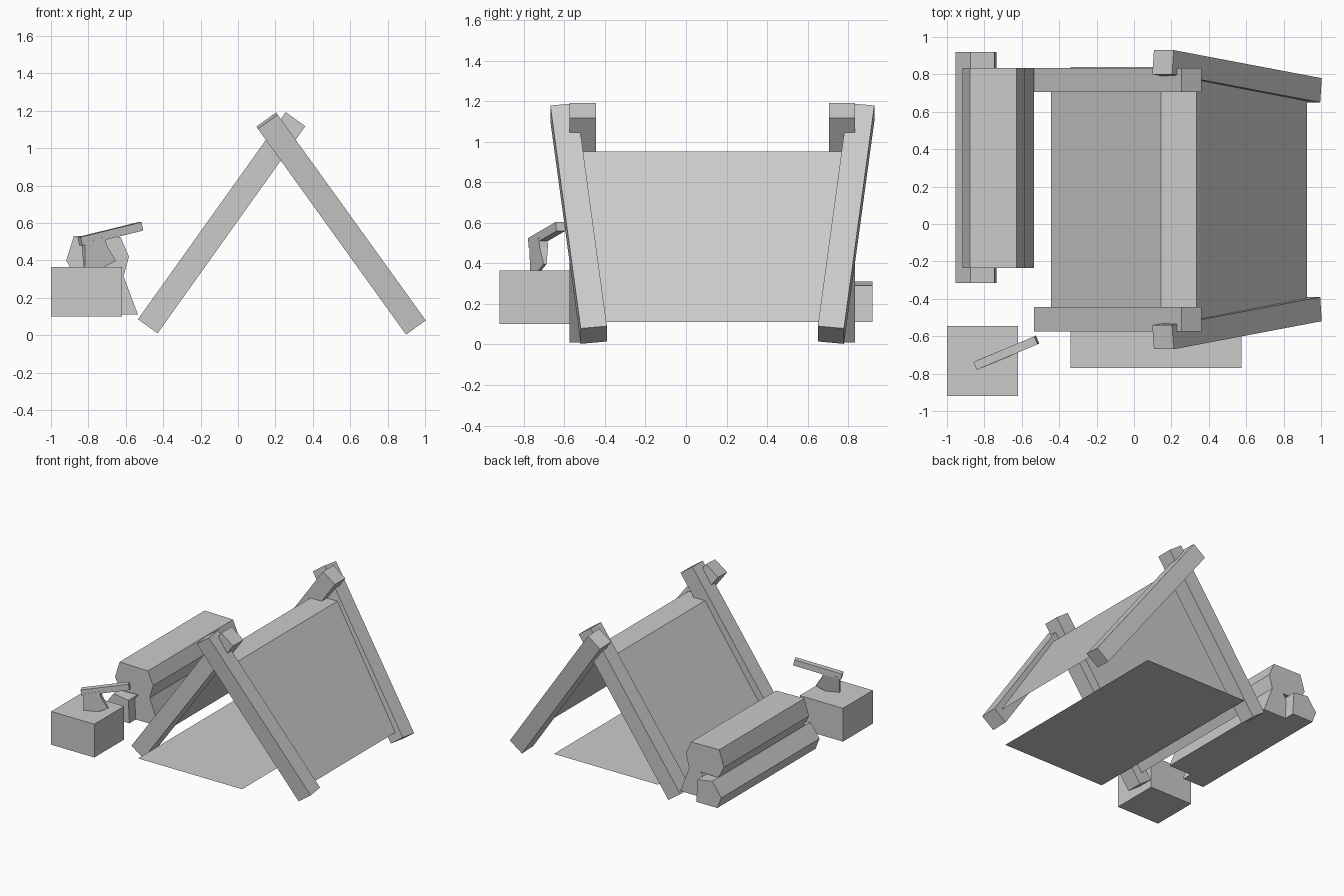
import bpy
from mathutils import Vector

if "Cube" in bpy.data.objects:
    bpy.data.objects.remove(bpy.data.objects["Cube"])


def make(name, verts, faces):
    me = bpy.data.meshes.new(name)
    me.from_pydata([tuple(v) for v in verts], [], faces)
    me.update()
    ob = bpy.data.objects.new(name, me)
    bpy.context.collection.objects.link(ob)
    return ob


def prism(name, a, b):
    """Closed solid between two matching polygon loops."""
    n = len(a)
    sides = [(i, (i + 1) % n, n + (i + 1) % n, n + i) for i in range(n)]
    ob = make(name, list(a) + list(b),
              sides + [tuple(reversed(range(n))), tuple(range(n, 2 * n))])
    import bmesh
    bm = bmesh.new()
    bm.from_mesh(ob.data)
    bmesh.ops.recalc_face_normals(bm, faces=bm.faces)
    bm.to_mesh(ob.data)
    bm.free()
    return ob


def beam(name, p0, p1, side, w, h):
    """Square bar from p0 to p1; side is the rough direction of its width."""
    p0, p1, side = Vector(p0), Vector(p1), Vector(side)
    d = (p1 - p0).normalized()
    s = (side - side.dot(d) * d).normalized()
    u = d.cross(s)
    loop = [s * w * i / 2 + u * h * j / 2
            for i, j in ((-1, -1), (1, -1), (1, 1), (-1, 1))]
    return prism(name, [p0 + q for q in loop], [p1 + q for q in loop])


def along_y(name, profile, y0, y1):
    return prism(name, [(x, y0, z) for x, z in profile],
                 [(x, y1, z) for x, z in profile])


# Tent poles, mirrored about the middle of the tent
MID = 0.13
for label, s in (("front", -1), ("back", 1)):
    y = MID + s * 0.64
    beam(label + "_left_pole", (-0.4825, y, 0.0475), (0.3075, y, 1.155),
         (0, 1, 0), 0.13, 0.129)
    beam(label + "_right_pole", (0.947, MID + s * 0.585, 0.047),
         (0.155, MID + s * 0.735, 1.147), (0, 1, 0), 0.13, 0.13)

# Canvas sheet folded over the ridge
fold = [(-0.445, 0.11), (0.145, 0.953), (0.335, 0.953), (0.925, 0.11)]
make("canvas", [(x, y, z) for x, z in fold for y in (MID - 0.64, MID + 0.64)],
     [(2 * i, 2 * i + 2, 2 * i + 3, 2 * i + 1) for i in range(3)])

# Ground sheet
make("ground_sheet", [(-0.34, -0.77, 0.11), (0.575, -0.77, 0.11),
                      (0.575, 0.84, 0.11), (-0.34, 0.84, 0.11)], [(0, 1, 2, 3)])

# Stack of logs
along_y("lower_left_log", [(-0.735, 0.11), (-0.745, 0.29), (-0.875, 0.31),
                           (-0.955, 0.2), (-0.92, 0.11)], -0.315, 0.92)
along_y("lower_right_log", [(-0.535, 0.11), (-0.612, 0.315), (-0.7, 0.33),
                            (-0.745, 0.27), (-0.75, 0.11)], -0.235, 0.835)
along_y("upper_log", [(-0.612, 0.315), (-0.583, 0.42), (-0.628, 0.525),
                      (-0.878, 0.53), (-0.918, 0.4), (-0.87, 0.305)],
        -0.235, 0.835)

# Chopping block
along_y("chopping_block", [(-1, 0.1), (-0.62, 0.1), (-0.62, 0.365),
                           (-1, 0.365)], -0.92, -0.545)

# Axe handle
start, end = Vector((-0.845, -0.757, 0.502)), Vector((-0.52, -0.62, 0.582))
side = Vector((-0.38, 0.92, 0))
beam("axe_handle", start, end, side, 0.046, 0.046)

# Axe head, a wedge flaring towards the cutting edge
outline = [((-0.828, -0.75, 0.495), 0.024), ((-0.72, -0.705, 0.525), 0.024),
           ((-0.71, -0.702, 0.48), 0.022), ((-0.655, -0.695, 0.397), 0.008),
           ((-0.74, -0.73, 0.355), 0.008), ((-0.822, -0.763, 0.36), 0.008)]
prism("axe_head", [Vector(p) - side * t for p, t in outline],
      [Vector(p) + side * t for p, t in outline])
